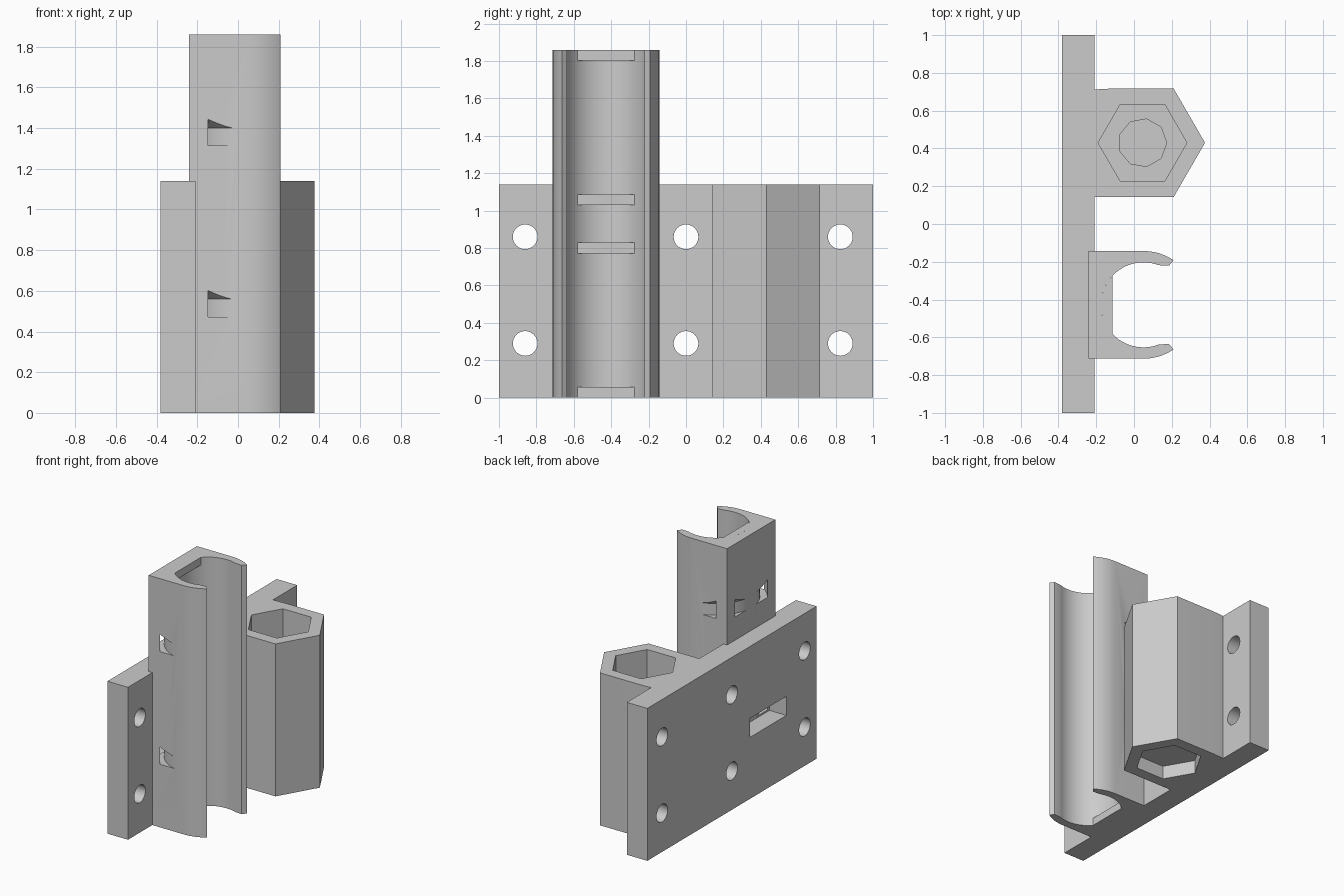
import bpy, bmesh, math
from mathutils import Vector

cube = bpy.data.objects.get("Cube")
if cube:
    bpy.data.objects.remove(cube, do_unlink=True)

grey = bpy.data.materials.new("plain_grey")
grey.use_nodes = True
COLOUR = (0.6, 0.6, 0.6, 1)
grey.diffuse_color = COLOUR
grey.node_tree.nodes["Principled BSDF"].inputs["Base Color"].default_value = COLOUR


def make(name, bm):
    bmesh.ops.recalc_face_normals(bm, faces=bm.faces)
    mesh = bpy.data.meshes.new(name)
    bm.to_mesh(mesh)
    bm.free()
    mesh.materials.append(grey)
    ob = bpy.data.objects.new(name, mesh)
    bpy.context.collection.objects.link(ob)
    return ob


def prism(name, points, z0, z1):
    """Extrude an outline in the ground plane from z0 to z1."""
    bm = bmesh.new()
    face = bm.faces.new([bm.verts.new((x, y, z0)) for x, y in points])
    top = bmesh.ops.extrude_face_region(bm, geom=[face])["geom"]
    bmesh.ops.translate(bm, vec=(0, 0, z1 - z0),
                        verts=[v for v in top if isinstance(v, bmesh.types.BMVert)])
    return make(name, bm)


def arc(centre, r, a0, a1, n):
    angles = [math.radians(a0 + (a1 - a0) * i / n) for i in range(n + 1)]
    return [(centre[0] + r * math.cos(a), centre[1] + r * math.sin(a)) for a in angles]


def polygon(centre, r, sides):
    return arc(centre, r, 0, 360, sides)[:-1]


def box(name, x0, x1, y0, y1, z0, z1):
    return prism(name, [(x0, y0), (x1, y0), (x1, y1), (x0, y1)], z0, z1)


def ring(name, centre, section, n=96):
    """Revolve a closed (radius, height) section about a vertical axis."""
    bm = bmesh.new()
    loops = [[bm.verts.new((*p, z)) for p in polygon(centre, r, n)] for r, z in section]
    for a, b in zip(loops, loops[1:] + loops[:1]):
        for i in range(n):
            j = (i + 1) % n
            bm.faces.new((a[i], a[j], b[j], b[i]))
    return make(name, bm)


def cut(target, cutters):
    """Subtract the cutters, then remove them."""
    for c in cutters:
        c.hide_render = True
        mod = target.modifiers.new("cut", "BOOLEAN")
        mod.operation, mod.solver, mod.object = "DIFFERENCE", "EXACT", c
    deps = bpy.context.evaluated_depsgraph_get()
    deps.update()
    mesh = bpy.data.meshes.new_from_object(target.evaluated_get(deps))
    target.modifiers.clear()
    target.data = mesh
    for c in cutters:
        bpy.data.objects.remove(c, do_unlink=True)


CLIP = Vector((0.05, -0.428))
NUT = Vector((0.045, 0.43))
HEIGHT, CLIP_TOP = 1.14, 1.86
PLATE_BACK, PLATE_FRONT = -0.38, -0.21


def tie_channel(z):
    """Strap channel round the clip, with a sloping roof."""
    return ring("tie_cutter", CLIP, [(0.296, z), (0.347, z), (0.347, z + 0.13),
                                     (0.296, z + 0.087)])


# Mounting plate with six screw holes and a strap slot
plate = box("mounting_plate", PLATE_BACK, PLATE_FRONT, -1, 1, 0, HEIGHT)
cutters = [tie_channel(0.472),
           box("slot_cutter", -0.5, -0.24, CLIP.y - 0.215, CLIP.y + 0.215, 0.46, 0.602)]
for y in (-0.86, 0, 0.825):
    for z in (0.29, 0.86):
        hole = prism("hole_cutter", polygon((0, 0), 0.066, 32), -0.3, 0.3)
        hole.rotation_euler.y = math.pi / 2
        hole.location = (-0.3, y, z)
        cutters.append(hole)
cut(plate, cutters)

# Open bearing clip: half outline mirrored about its own centre line
bore = arc(CLIP, 0.225, 69, 291, 48)
outer = arc(CLIP, 0.285, 90, 56, 8)
tip = [(0.185, CLIP.y + 0.207)]
upper = [(-0.24, CLIP.y + 0.285)] + outer + tip
lower = [(x, 2 * CLIP.y - y) for x, y in reversed(upper)]
clip = prism("bearing_clip", upper + bore + lower, 0, CLIP_TOP)
cut(clip, [tie_channel(0.472), tie_channel(1.314)])

# Flat stops between the bearings
half = math.degrees(math.acos(0.165 / 0.225))
for i, z in enumerate((0, 0.772, 1.03, CLIP_TOP - 0.057)):
    prism(f"bearing_stop_{i + 1}", arc(CLIP, 0.225, 180 - half, 180 + half, 14), z, z + 0.057)

# Hexagonal nut holder with pockets at both ends
flat = 0.287
outline = [(PLATE_FRONT, NUT.y - flat), (0.21, NUT.y - flat), (0.376, NUT.y),
           (0.21, NUT.y + flat), (-0.12, NUT.y + flat), (PLATE_FRONT, NUT.y + flat - 0.005)]
holder = prism("nut_holder", outline, 0, HEIGHT)
cut(holder, [prism("lower_pocket_cutter", polygon(NUT, 0.235, 6), -0.1, 0.1),
             prism("rod_hole_cutter", polygon(NUT, 0.128, 9), 0.11, 0.3),
             prism("upper_pocket_cutter", polygon(NUT, 0.235, 6), 0.21, HEIGHT + 0.1)])

# Smooth the curved walls, keep the corners crisp
bpy.ops.object.select_all(action="DESELECT")
for ob in bpy.context.scene.objects:
    if ob.type == "MESH" and ob.data.materials and ob.data.materials[0] == grey:
        ob.select_set(True)
        bpy.context.view_layer.objects.active = ob
bpy.ops.object.shade_smooth_by_angle(angle=math.radians(25))
